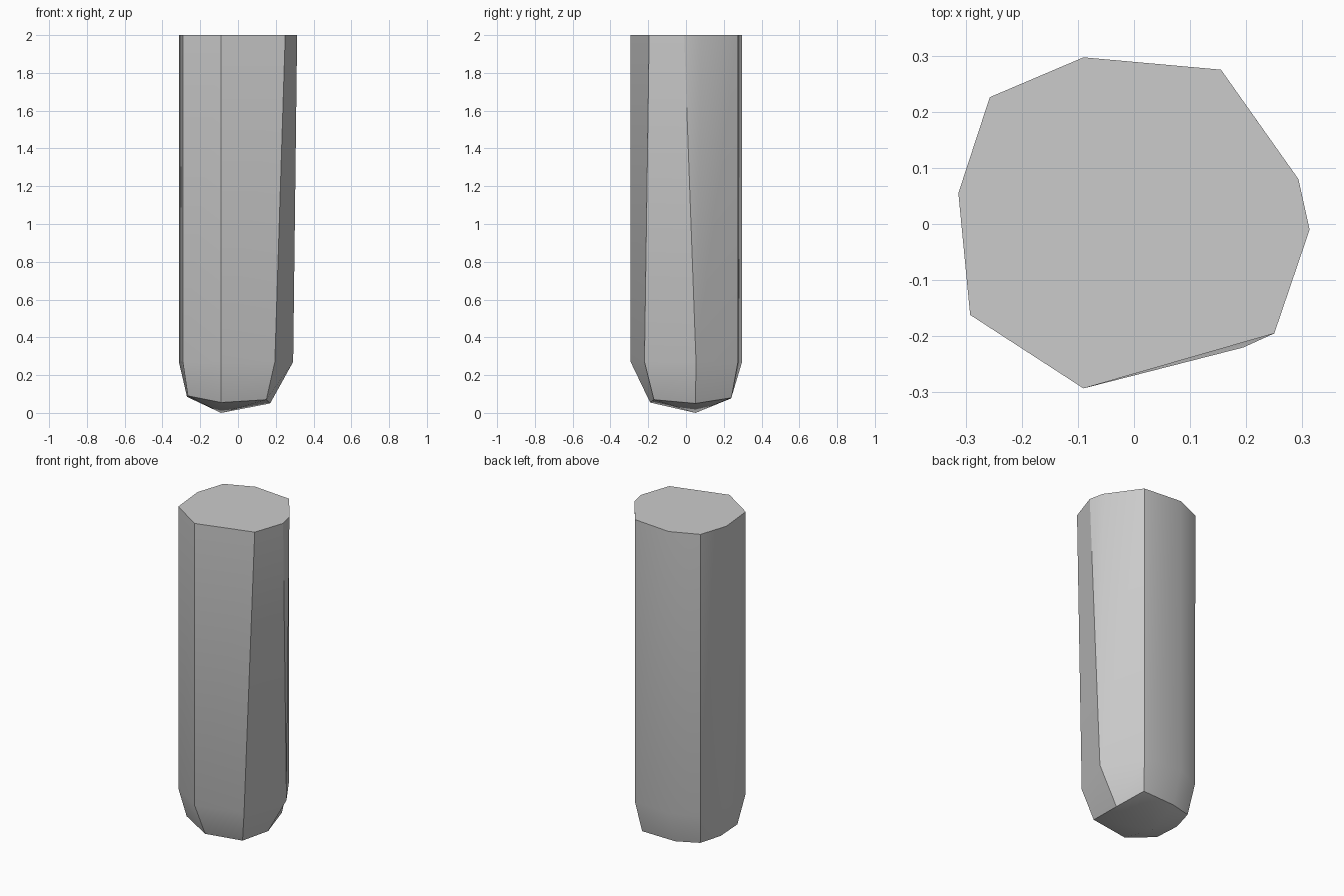
import bpy, bmesh, math

cube = bpy.data.objects.get("Cube")
if cube:
    bpy.data.objects.remove(cube, do_unlink=True)

# Plain grey stone
grey = bpy.data.materials.new("stone_grey")
grey.use_nodes = True
colour = (0.6, 0.6, 0.6, 1)
grey.diffuse_color = colour
grey.node_tree.nodes["Principled BSDF"].inputs["Base Color"].default_value = colour

# Irregular cross-sections, counter-clockwise from the front
bevel = [(-.09, -.19, .055), (.15, -.17, .07), (.17, .05, .05), (.13, .24, .08),
         (-.09, .235, .075), (-.23, .19, .085), (-.27, .05, .085), (-.265, -.12, .09)]
shoulder = [(-.09, -.293), (.195, -.22), (.292, .053), (.155, .275),
            (-.09, .297), (-.255, .222), (-.313, .055), (-.292, -.162)]
top = [(-.09, -.293), (.25, -.195), (.313, -.01), (.155, .275),
       (-.09, .297), (-.257, .226), (-.313, .055), (-.292, -.162)]
chip = (.293, .08)  # extra corner where the top edge is chipped

bm = bmesh.new()
tip = bm.verts.new((-.09, .05, 0))
rings = [[bm.verts.new(p) for p in bevel],
         [bm.verts.new((x, y, .27)) for x, y in shoulder],
         [bm.verts.new((x, y, 2)) for x, y in top]]
chip_vert = bm.verts.new((*chip, 2))
n = len(top)

# Pointed underside
for i in range(n):
    bm.faces.new((tip, rings[0][(i + 1) % n], rings[0][i]))

# Bevelled shoulder and long sides
for low, high in zip(rings, rings[1:]):
    for i in range(n):
        j = (i + 1) % n
        if high is rings[2] and i == 2:
            bm.faces.new((low[i], chip_vert, high[i]))
            bm.faces.new((low[i], low[j], high[j], chip_vert))
        else:
            bm.faces.new((low[i], low[j], high[j], high[i]))

# Flat top
bm.faces.new(rings[2][:3] + [chip_vert] + rings[2][3:])
bmesh.ops.recalc_face_normals(bm, faces=bm.faces[:])

mesh = bpy.data.meshes.new("stone_pillar")
bm.to_mesh(mesh)
bm.free()
mesh.materials.append(grey)
pillar = bpy.data.objects.new("stone_pillar", mesh)
bpy.context.collection.objects.link(pillar)

# Smooth the shallow bends, keep the strong ridges sharp
bpy.ops.object.select_all(action='DESELECT')
pillar.select_set(True)
bpy.context.view_layer.objects.active = pillar
bpy.ops.object.shade_smooth_by_angle(angle=math.radians(30))
